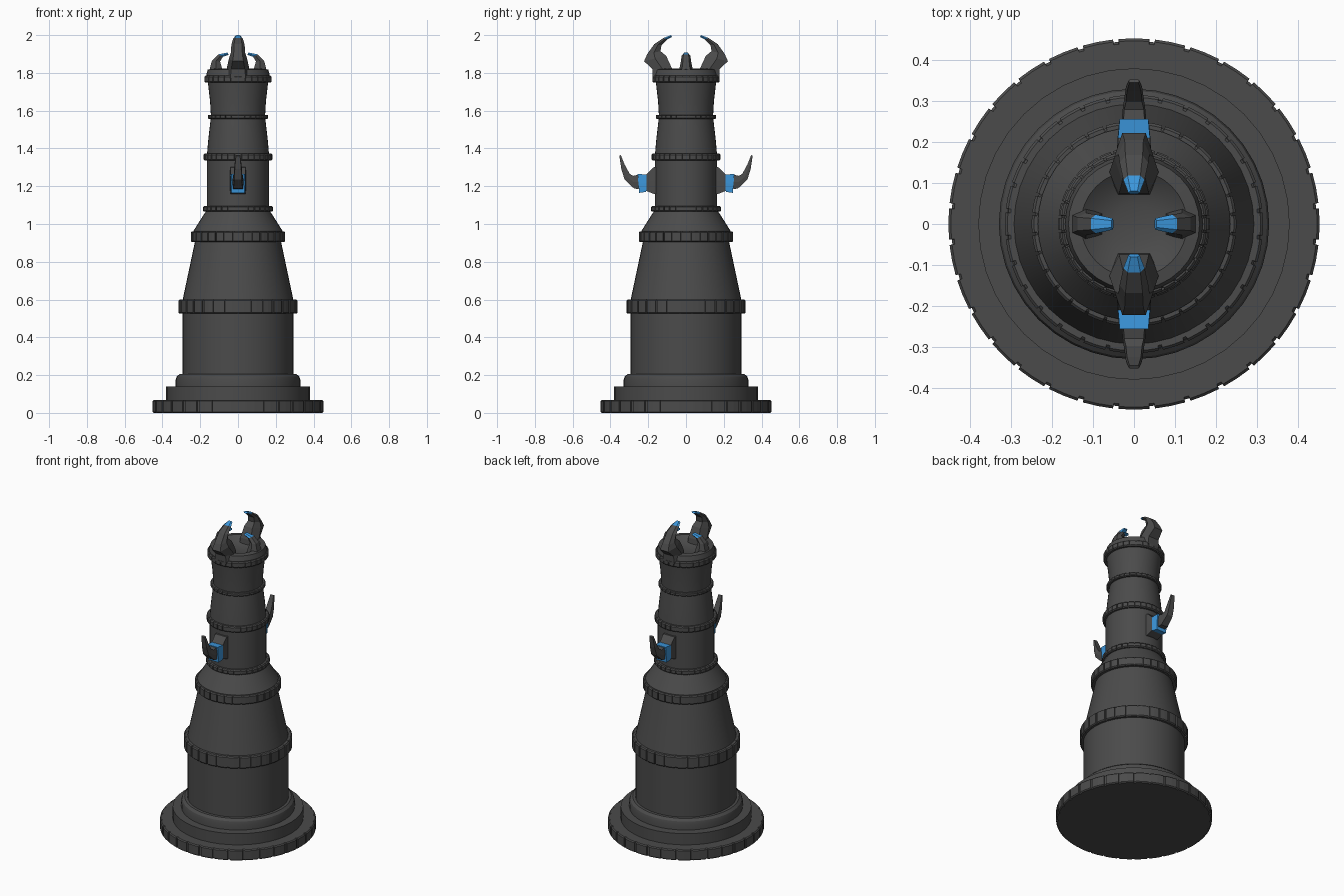
import bpy, bmesh, math
from mathutils import Matrix

cube = bpy.data.objects.get("Cube")
if cube:
    bpy.data.objects.remove(cube)


def material(name, rgb):
    m = bpy.data.materials.new(name)
    m.use_nodes = True
    m.diffuse_color = (*rgb, 1)
    m.node_tree.nodes["Principled BSDF"].inputs["Base Color"].default_value = (*rgb, 1)
    return m


STONE = material("dark stone", (0.07, 0.07, 0.07))
BLUE = material("bright blue", (0.045, 0.31, 0.72))


def finish(name, bm):
    bmesh.ops.recalc_face_normals(bm, faces=bm.faces)
    me = bpy.data.meshes.new(name)
    bm.to_mesh(me)
    bm.free()
    me.materials.append(STONE)
    me.materials.append(BLUE)
    ob = bpy.data.objects.new(name, me)
    bpy.context.collection.objects.link(ob)
    return ob


def loft(bm, loops):
    """Skin closed loops of points; returns the faces of each segment."""
    rings = [[bm.verts.new(p) for p in loop] for loop in loops]
    n = len(rings[0])
    segments = []
    for a, b in zip(rings, rings[1:]):
        segments.append([bm.faces.new((a[i], a[(i + 1) % n], b[(i + 1) % n], b[i]))
                         for i in range(n)])
    bm.faces.new(rings[0])
    segments[-1].append(bm.faces.new(rings[-1]))
    return segments


def circle(r, z, n):
    return [(r * math.cos(math.tau * i / n), r * math.sin(math.tau * i / n), z)
            for i in range(n)]


def turned(name, profile, n=40):
    bm = bmesh.new()
    loft(bm, [circle(r, z, n) for r, z in profile])
    ob = finish(name, bm)
    bpy.ops.object.select_all(action='DESELECT')
    bpy.context.view_layer.objects.active = ob
    ob.select_set(True)
    bpy.ops.object.shade_smooth_by_angle(angle=math.radians(25))


def band(name, r, z0, z1, plates):
    """Ring of raised plates separated by narrow grooves."""
    bm = bmesh.new()
    step = math.tau / plates
    outline = []
    for i in range(plates):
        a = (i + 0.5) * step
        for f, rad in ((0.08, r), (0.5, r), (0.92, r), (0.93, r - 0.007), (1.07, r - 0.007)):
            outline.append((rad * math.cos(a + f * step), rad * math.sin(a + f * step)))
    chamfer = min(0.006, (z1 - z0) * 0.2)
    loft(bm, [[(x * s, y * s, z) for x, y in outline] for s, z in
              ((1 - chamfer / r, z0), (1, z0 + chamfer), (1, z1 - chamfer), (1 - chamfer / r, z1))])
    finish(name, bm)


def horn(name, sections, angle, blue_segments, taper=0.6):
    """Sections: inner radius and z, outer radius and z, half width."""
    bm = bmesh.new()
    loops = []
    for ri, zi, ro, zo, w in sections:
        rm, zm, t = (ri + ro) / 2, (zi + zo) / 2, w * taper
        loops.append([(ri, -t, zi), (rm, -w, zm), (ro, -t, zo),
                      (ro, t, zo), (rm, w, zm), (ri, t, zi)])
    segments = loft(bm, loops)
    for i in blue_segments:
        for f in segments[i]:
            f.material_index = 1
    bmesh.ops.rotate(bm, verts=bm.verts, cent=(0, 0, 0),
                     matrix=Matrix.Rotation(math.radians(angle), 3, 'Z'))
    finish(name, bm)


# Stepped foot and tower drums
turned("foot_step", [(0.38, 0.05), (0.38, 0.14)])
turned("foot_moulding", [(0.33, 0.13), (0.33, 0.175), (0.325, 0.192), (0.31, 0.205), (0.29, 0.207)])
turned("lower_drum", [(0.295, 0.19), (0.295, 0.54)])
turned("lower_cone", [(0.297, 0.58), (0.225, 0.92)])
turned("shoulder", [(0.235, 0.94), (0.235, 0.965), (0.165, 1.075)])
turned("middle_drum", [(0.165, 1.07), (0.165, 1.35)])
turned("upper_cone", [(0.165, 1.36), (0.157, 1.45), (0.143, 1.57)])
turned("neck", [(0.143, 1.565), (0.148, 1.65), (0.16, 1.755)])

# Crown with a shallow bowl
turned("crown", [(0.16, 1.75), (0.168, 1.79), (0.16, 1.818), (0.13, 1.822),
                 (0.10, 1.80), (0.05, 1.785)], 32)

# Plated bands
for name, r, z0, z1, plates in (
        ("foot_band", 0.453, 0, 0.068, 32),
        ("drum_band", 0.315, 0.525, 0.6, 30),
        ("cone_band", 0.25, 0.905, 0.96, 32),
        ("shoulder_band", 0.185, 1.065, 1.095, 32),
        ("middle_band", 0.182, 1.335, 1.372, 32),
        ("upper_band", 0.16, 1.557, 1.578, 30),
        ("crown_band", 0.178, 1.748, 1.785, 30)):
    band(name, r, z0, z1, plates)

# Horns: large at front and back, small at the sides
large = [(0.07, 1.77, 0.176, 1.77, 0.068), (0.075, 1.825, 0.178, 1.82, 0.06),
         (0.105, 1.89, 0.222, 1.862, 0.048), (0.135, 1.915, 0.205, 1.9, 0.038),
         (0.13, 1.947, 0.168, 1.952, 0.035), (0.097, 1.978, 0.118, 1.985, 0.026),
         (0.073, 1.99, 0.08, 2.0, 0.014)]
small = [(0.075, 1.78, 0.165, 1.78, 0.045), (0.085, 1.825, 0.15, 1.82, 0.035),
         (0.095, 1.86, 0.138, 1.865, 0.027), (0.08, 1.885, 0.105, 1.898, 0.023),
         (0.05, 1.895, 0.055, 1.908, 0.014)]
spike = [(0.255, 1.26, 0.25, 1.185, 0.03), (0.28, 1.255, 0.275, 1.188, 0.028),
         (0.298, 1.265, 0.325, 1.235, 0.023), (0.325, 1.315, 0.342, 1.29, 0.02),
         (0.345, 1.365, 0.353, 1.36, 0.013)]
# Bracket: stone mount against the drum, then a blue collar
bracket = [(0.14, 1.305, 0.14, 1.155, 0.042), (0.172, 1.3, 0.172, 1.16, 0.042),
           (0.21, 1.262, 0.21, 1.175, 0.04), (0.212, 1.262, 0.212, 1.17, 0.04),
           (0.256, 1.265, 0.248, 1.165, 0.036)]
for side, angle in (("front", -90), ("back", 90)):
    horn(side + "_crown_horn", large, angle, [5])
    horn(side + "_bracket", bracket, angle, [2, 3], 0.97)
    horn(side + "_spike", spike, angle, [], 0.85)
for side, angle in (("left", 0), ("right", 180)):
    horn(side + "_crown_horn", small, angle, [3])
